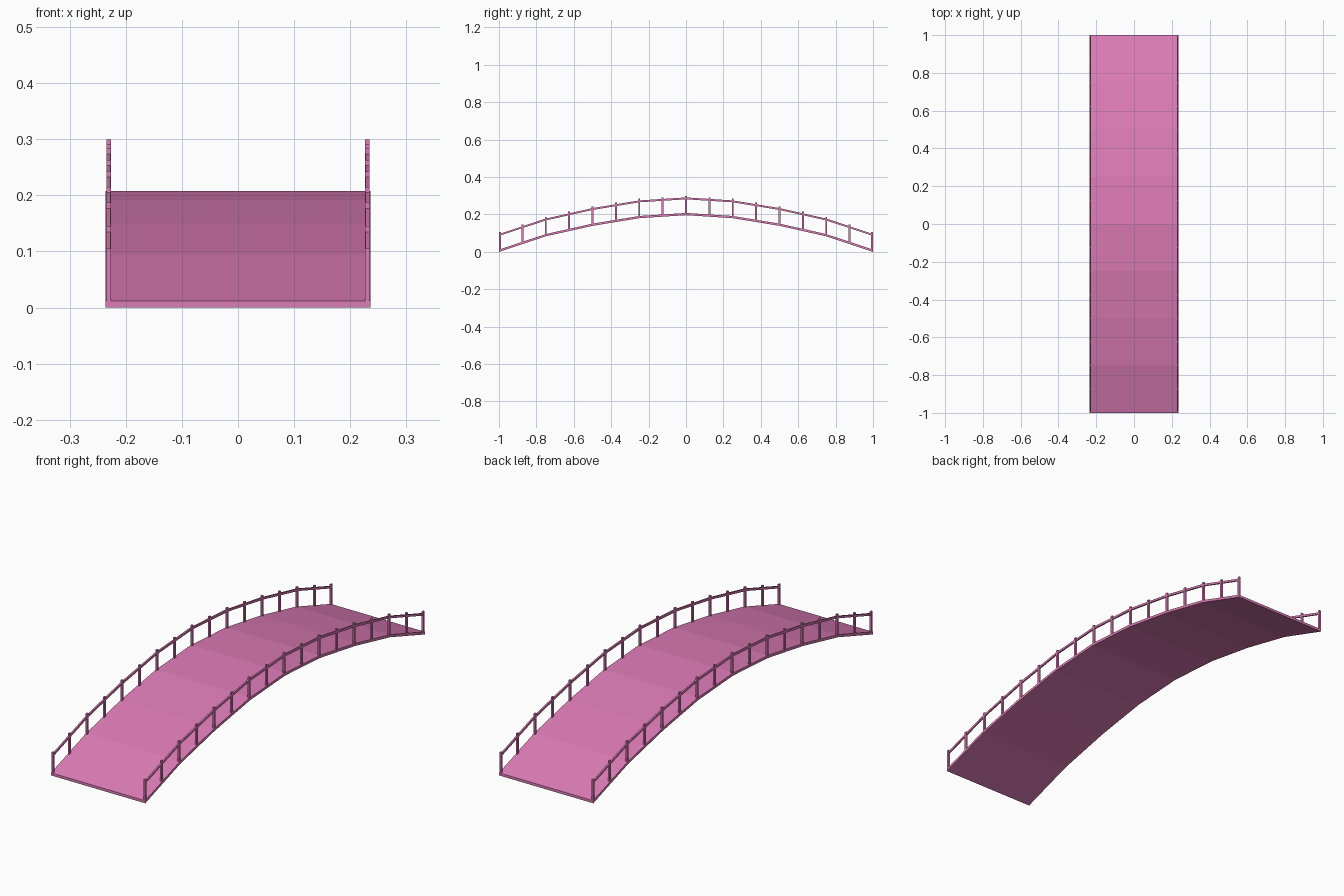
import bpy, bmesh

if "Cube" in bpy.data.objects:
    bpy.data.objects.remove(bpy.data.objects["Cube"])

HALF_PROFILE = [(0, 0.208), (0.25, 0.192), (0.5, 0.151), (0.75, 0.095), (1.0, 0.012)]
PATH = [(-y, z) for y, z in reversed(HALF_PROFILE[1:])] + HALF_PROFILE

mat = bpy.data.materials.new("pink")
mat.diffuse_color = (0.72, 0.2, 0.47, 1)
mat.use_nodes = True
mat.node_tree.nodes["Principled BSDF"].inputs["Base Color"].default_value = mat.diffuse_color


def deck_z(y):
    y = abs(y)
    for (a, za), (b, zb) in zip(HALF_PROFILE, HALF_PROFILE[1:]):
        if y <= b:
            return za + (zb - za) * (y - a) / (b - a)
    return HALF_PROFILE[-1][1]


def finish(name, bm):
    bmesh.ops.recalc_face_normals(bm, faces=bm.faces)
    me = bpy.data.meshes.new(name)
    bm.to_mesh(me)
    bm.free()
    me.materials.append(mat)
    ob = bpy.data.objects.new(name, me)
    bpy.context.collection.objects.link(ob)
    return ob


def arched_strip(name, x0, x1, z_low, z_high):
    """Rectangular section swept along the faceted arch."""
    bm = bmesh.new()
    rings = [[bm.verts.new((x, y, z + dz)) for x, dz in
              ((x0, z_low), (x1, z_low), (x1, z_high), (x0, z_high))] for y, z in PATH]
    for a, b in zip(rings, rings[1:]):
        for i in range(4):
            j = (i + 1) % 4
            bm.faces.new((a[i], a[j], b[j], b[i]))
    bm.faces.new(rings[0])
    bm.faces.new(rings[-1])
    return finish(name, bm)


def mirror_x(ob):
    ob.modifiers.new("mirror", "MIRROR").use_axis[0] = True


# Walking surface
arched_strip("deck", -0.236, 0.236, -0.012, 0)

# Handrails
mirror_x(arched_strip("handrail", 0.227, 0.234, 0.073, 0.083))

# Railing posts
bm = bmesh.new()
for i in range(17):
    y = max(-0.995, min(0.995, -1 + i * 0.125))
    z0, z1 = deck_z(y) - 0.006, deck_z(y) + 0.092
    post = bmesh.ops.create_cube(bm, size=1)["verts"]
    bmesh.ops.scale(bm, vec=(0.008, 0.01, z1 - z0), verts=post)
    bmesh.ops.translate(bm, vec=(0.2305, y, (z0 + z1) / 2), verts=post)
mirror_x(finish("railing_posts", bm))
